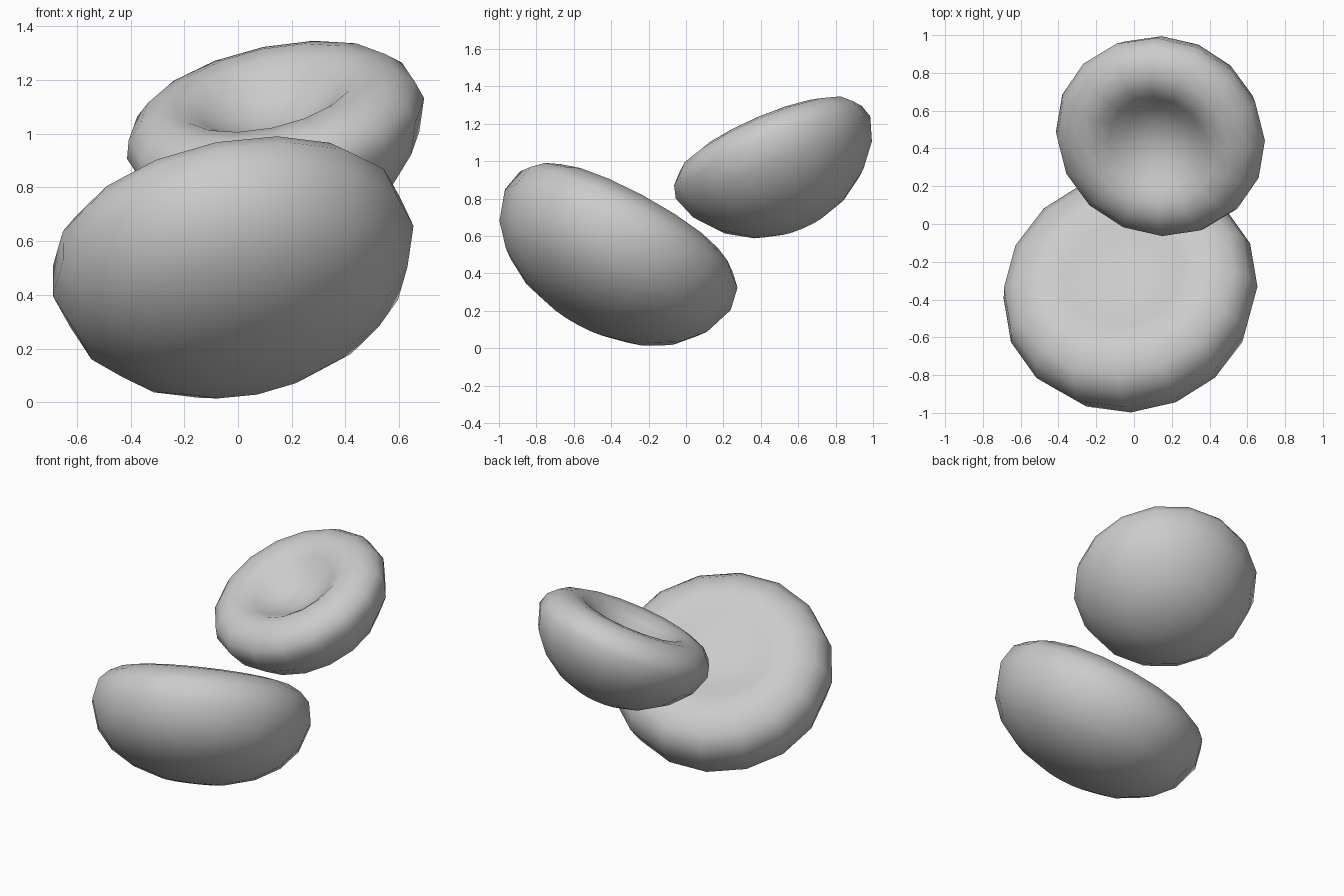
import bpy, bmesh, math
from mathutils import Vector

if "Cube" in bpy.data.objects:
    bpy.data.objects.remove(bpy.data.objects["Cube"])

SIDES = 16

grey = bpy.data.materials.new("matte_grey")
grey.diffuse_color = (0.6, 0.6, 0.6, 1.0)
grey.use_nodes = True
grey.node_tree.nodes["Principled BSDF"].inputs["Base Color"].default_value = grey.diffuse_color


def dimpled_disc(name, profile, centre, axis):
    """Revolve a (radius, height) profile, both ends on the axis, and tilt it."""
    bm = bmesh.new()
    bottom = bm.verts.new((0, 0, profile[0][1]))
    top = bm.verts.new((0, 0, profile[-1][1]))
    rings = []
    for r, h in profile[1:-1]:
        rings.append([bm.verts.new((r * math.cos(a), r * math.sin(a), h))
                      for a in (2 * math.pi * i / SIDES for i in range(SIDES))])
    for i in range(SIDES):
        j = (i + 1) % SIDES
        bm.faces.new((bottom, rings[0][j], rings[0][i]))
        for low, high in zip(rings, rings[1:]):
            bm.faces.new((low[i], low[j], high[j], high[i]))
        bm.faces.new((rings[-1][i], rings[-1][j], top))
    bmesh.ops.recalc_face_normals(bm, faces=bm.faces[:])
    for f in bm.faces:
        f.smooth = True
    mesh = bpy.data.meshes.new(name)
    bm.to_mesh(mesh)
    bm.free()
    mesh.materials.append(grey)
    obj = bpy.data.objects.new(name, mesh)
    bpy.context.collection.objects.link(obj)
    obj.location = centre
    # shortest rotation, so the discs lean without twisting
    obj.rotation_mode = 'QUATERNION'
    obj.rotation_quaternion = Vector((0, 0, 1)).rotation_difference(Vector(axis))
    return obj


# large lower disc: full rounded underside, shallow dish on top
dimpled_disc(
    "large_disc",
    [(0, -.45), (.2, -.435), (.38, -.38), (.53, -.29), (.63, -.175), (.685, -.01),
     (.66, .115), (.6, .175), (.52, .215), (.43, .23), (.32, .205), (.22, .17),
     (.1, .155), (0, .15)],
    (-.02, -.36, .535), (-.19, .47, .86))

# small upper disc: deeper bowl inside a rounded rim
dimpled_disc(
    "small_disc",
    [(0, -.405), (.15, -.39), (.28, -.345), (.42, -.25), (.52, -.13), (.565, 0),
     (.545, .07), (.49, .125), (.41, .152), (.33, .145), (.26, .1), (.18, .045),
     (.09, .01), (0, 0)],
    (.14, .465, 1.02), (-.2, -.39, .9))
